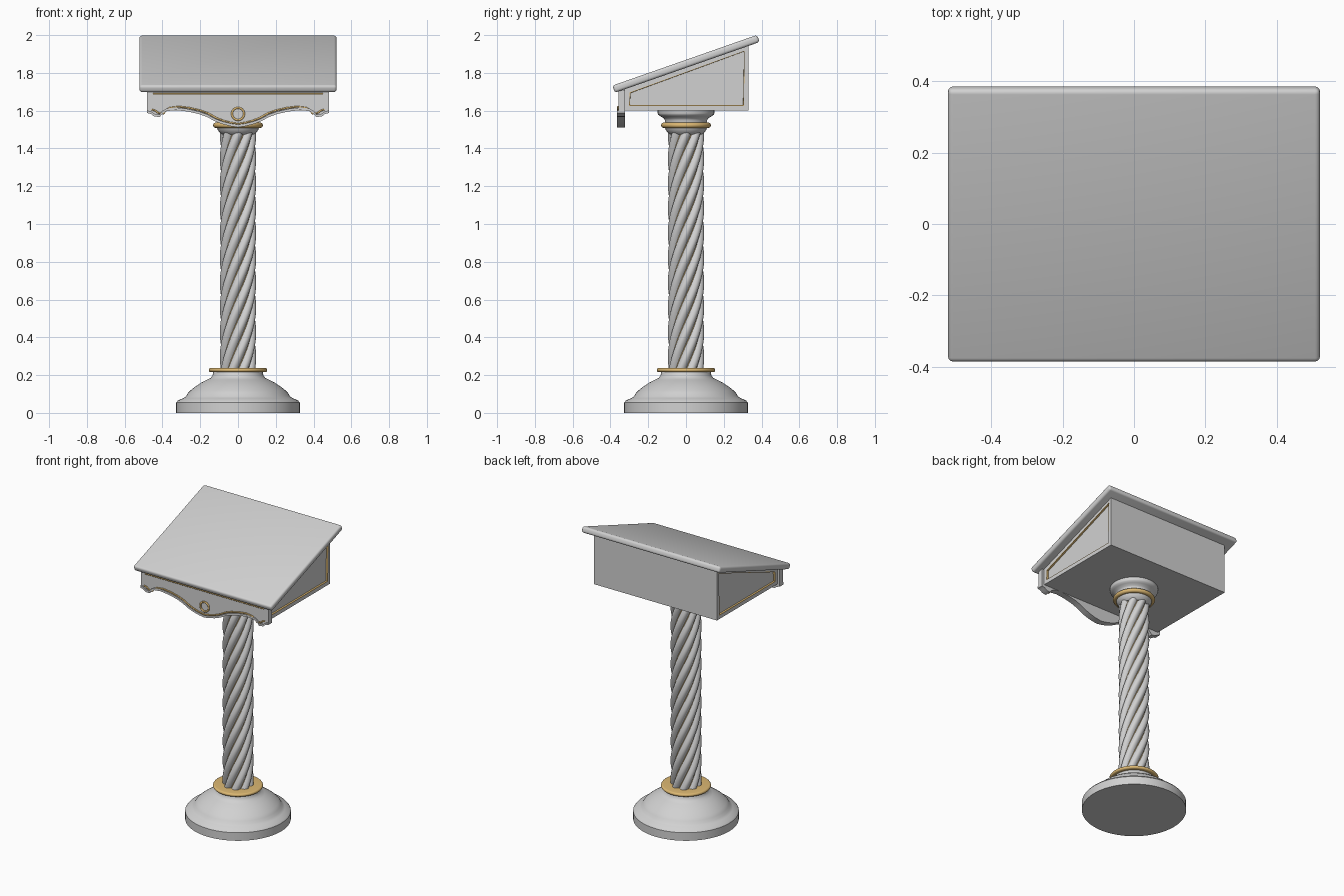
import bpy, bmesh, math
from mathutils import Matrix

if "Cube" in bpy.data.objects:
    bpy.data.objects.remove(bpy.data.objects["Cube"])


def material(name, rgb):
    m = bpy.data.materials.new(name)
    m.diffuse_color = (*rgb, 1)
    m.use_nodes = True
    m.node_tree.nodes["Principled BSDF"].inputs["Base Color"].default_value = m.diffuse_color
    return m


STONE = material("pale_stone", (0.64, 0.64, 0.64))
GOLD = material("gold_trim", (0.72, 0.48, 0.17))


def finish(name, bm, mats, smooth=True):
    bmesh.ops.recalc_face_normals(bm, faces=bm.faces)
    me = bpy.data.meshes.new(name)
    bm.to_mesh(me)
    bm.free()
    for m in mats:
        me.materials.append(m)
    ob = bpy.data.objects.new(name, me)
    bpy.context.collection.objects.link(ob)
    if smooth:
        bpy.ops.object.select_all(action='DESELECT')
        ob.select_set(True)
        bpy.context.view_layer.objects.active = ob
        bpy.ops.object.shade_smooth_by_angle(angle=math.radians(35))
    return ob


def skin(bm, rings):
    """Join closed rings of points and cap both ends."""
    vs = [[bm.verts.new(p) for p in r] for r in rings]
    n = len(vs[0])
    for a, b in zip(vs, vs[1:]):
        for i in range(n):
            j = (i + 1) % n
            bm.faces.new((a[i], a[j], b[j], b[i]))
    bm.faces.new(vs[0])
    bm.faces.new(vs[-1])


def lathe(name, profile, mat, n=64):
    bm = bmesh.new()
    skin(bm, [[(r * math.cos(2 * math.pi * i / n), r * math.sin(2 * math.pi * i / n), z)
               for i in range(n)] for r, z in profile])
    return finish(name, bm, [mat])


def round_band(name, r, z, h, inner):
    """Flat ring with a rounded rim."""
    arc = [(r - h / 2 + h / 2 * math.cos(t), z + h / 2 * math.sin(t))
           for t in [math.pi * (k / 8 - 0.5) for k in range(9)]]
    return lathe(name, [(inner, z - h / 2)] + arc + [(inner, z + h / 2)], GOLD)


def line(name, pts, width, mat, cyclic=False):
    """Thin bead along a path."""
    cu = bpy.data.curves.new(name, 'CURVE')
    cu.dimensions = '3D'
    cu.bevel_depth = width
    cu.bevel_resolution = 1
    sp = cu.splines.new('POLY')
    sp.points.add(len(pts) - 1)
    for p, c in zip(sp.points, pts):
        p.co = (*c, 1)
    sp.use_cyclic_u = cyclic
    cu.materials.append(mat)
    ob = bpy.data.objects.new(name, cu)
    bpy.context.collection.objects.link(ob)
    return ob


# Foot and its gold band
lathe("foot", [(0.327, 0.0), (0.327, 0.055), (0.318, 0.066), (0.29, 0.078), (0.275, 0.088),
               (0.265, 0.105), (0.25, 0.12), (0.225, 0.14), (0.195, 0.16), (0.165, 0.175),
               (0.145, 0.185), (0.135, 0.198), (0.13, 0.22)], STONE)
round_band("foot_band", 0.155, 0.227, 0.022, 0.09)

# Twisted column: eight round strands
LOBES, PITCH, Z0, Z1 = 8, 1.05, 0.23, 1.51


def spin(z):
    return 2 * math.pi * (z - Z0) / PITCH


rings = []
for k in range(91):
    z = Z0 + (Z1 - Z0) * k / 90
    ring = []
    for i in range(96):
        a = 2 * math.pi * i / 96
        r = 0.074 + 0.022 * abs(math.sin(LOBES * a / 2)) ** 0.8
        ring.append((r * math.cos(a + spin(z)), r * math.sin(a + spin(z)), z))
    rings.append(ring)
bm = bmesh.new()
skin(bm, rings)
finish("twisted_column", bm, [STONE])

# Gold threads lying in the grooves
for g in range(LOBES):
    pts = []
    for k in range(91):
        z = Z0 + (Z1 - Z0) * k / 90
        a = 2 * math.pi * g / LOBES + spin(z)
        pts.append((0.0745 * math.cos(a), 0.0745 * math.sin(a), z))
    line("groove_thread", pts, 0.003, GOLD)

# Capital
lathe("capital_cup", [(0.085, 1.475), (0.098, 1.485), (0.108, 1.50), (0.112, 1.512)], STONE)
round_band("capital_band", 0.132, 1.523, 0.028, 0.09)
lathe("capital", [(0.112, 1.53), (0.112, 1.55), (0.118, 1.56), (0.135, 1.57),
                  (0.147, 1.578), (0.15, 1.585), (0.15, 1.605)], STONE)

# Desk box with sunken, gold-edged side panels
outline = [(-0.325, 1.602), (0.33, 1.602), (0.33, 1.945), (-0.325, 1.716)]
bm = bmesh.new()
skin(bm, [[(x, y, z) for y, z in outline] for x in (-0.465, 0.465)])
bmesh.ops.recalc_face_normals(bm, faces=bm.faces)
sides = [f for f in bm.faces if abs(f.normal.x) > 0.9]
bmesh.ops.inset_individual(bm, faces=sides, thickness=0.033)
edge = bmesh.ops.inset_individual(bm, faces=sides, thickness=0.005)["faces"]
walls = bmesh.ops.inset_individual(bm, faces=sides, thickness=0.001, depth=-0.012)["faces"]
for f in edge + walls:
    f.material_index = 1
finish("desk_box", bm, [STONE, GOLD], smooth=False)

# Sloping lid with rounded edges
bm = bmesh.new()
bmesh.ops.create_cube(bm, size=1)
bmesh.ops.scale(bm, vec=(1.044, 0.812, 0.04), verts=bm.verts)
bmesh.ops.bevel(bm, geom=bm.edges[:], offset=0.014, segments=4, profile=0.5, affect='EDGES')
bmesh.ops.transform(bm, verts=bm.verts,
                    matrix=Matrix.Translation((0, 0, 1.848)) @ Matrix.Rotation(math.radians(19.3), 4, 'X'))
finish("lid", bm, [STONE])

# Scalloped front apron
half = [(-0.482, 1.588), (-0.46, 1.582), (-0.445, 1.57), (-0.415, 1.566), (-0.4, 1.585),
        (-0.38, 1.597), (-0.33, 1.603), (-0.27, 1.596), (-0.21, 1.583), (-0.165, 1.567),
        (-0.12, 1.543), (-0.08, 1.528), (-0.04, 1.518), (0, 1.512)]
wave = half + [(-x, z) for x, z in half[-2::-1]]
shape = wave + [(0.482, 1.71), (-0.482, 1.71)]
bm = bmesh.new()
skin(bm, [[(x, y, z) for x, z in shape] for y in (-0.358, -0.322)])
finish("apron", bm, [STONE])

# Raised lip along the scallops, with its gold line above
bm = bmesh.new()
strip = wave + [(x, z + 0.014) for x, z in reversed(wave)]
skin(bm, [[(x, y, z) for x, z in strip] for y in (-0.366, -0.35)])
finish("apron_lip", bm, [STONE])
line("apron_wave_line", [(x * 0.95, -0.36, z + 0.018) for x, z in wave], 0.005, GOLD)
line("apron_top_line", [(-0.45, -0.358, 1.689), (0.45, -0.358, 1.689)], 0.005, GOLD)
line("apron_ring", [(0.032 * math.cos(t), -0.36, 1.583 + 0.032 * math.sin(t))
                    for t in [2 * math.pi * k / 32 for k in range(32)]], 0.006, GOLD, True)
